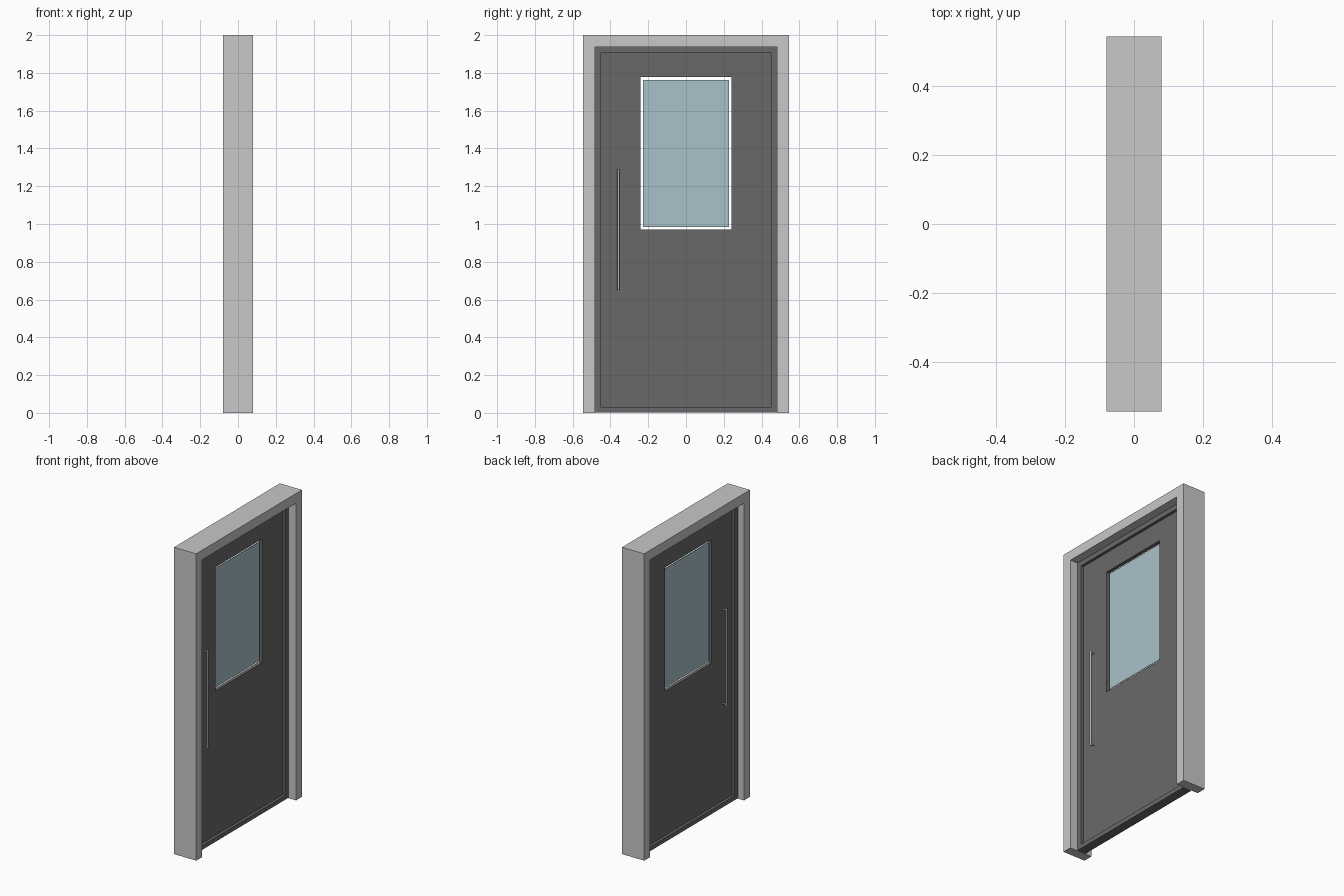
import bpy, bmesh, math
from mathutils import Matrix

if "Cube" in bpy.data.objects:
    bpy.data.objects.remove(bpy.data.objects["Cube"])

CX = -0.005  # the door assembly sits slightly behind the middle of the wall frame


def material(name, rgb):
    m = bpy.data.materials.new(name)
    m.diffuse_color = (*rgb, 1)
    m.use_nodes = True
    m.node_tree.nodes["Principled BSDF"].inputs["Base Color"].default_value = m.diffuse_color
    return m


LIGHT = material("light_grey_frame", (0.58, 0.58, 0.58))
DARK = material("dark_grey_door", (0.141, 0.141, 0.141))
GLASS = material("pale_blue_glass", (0.40, 0.535, 0.585))
STEEL = material("steel", (0.47, 0.47, 0.47))


def finish(name, bm, mat):
    bmesh.ops.recalc_face_normals(bm, faces=bm.faces)
    me = bpy.data.meshes.new(name)
    bm.to_mesh(me)
    bm.free()
    me.materials.append(mat)
    ob = bpy.data.objects.new(name, me)
    bpy.context.collection.objects.link(ob)
    return ob


def rect(half_w, z0, z1):
    return [(-half_w, z0), (half_w, z0), (half_w, z1), (-half_w, z1)]


def prism(name, outline, x0, x1, mat):
    """Extrude a (y, z) outline along x."""
    bm = bmesh.new()
    face = bm.faces.new([bm.verts.new((x0, y, z)) for y, z in outline])
    out = bmesh.ops.extrude_face_region(bm, geom=[face], use_keep_orig=True)
    for v in out["geom"]:
        if isinstance(v, bmesh.types.BMVert):
            v.co.x = x1
    return finish(name, bm, mat)


def ring(name, outer, inner, x0, x1, mat):
    """Rectangular slab with a rectangular through opening."""
    bm = bmesh.new()
    loops = [[bm.verts.new((x, y, z)) for y, z in r]
             for r, x in ((outer, x0), (outer, x1), (inner, x1), (inner, x0))]
    for k in range(4):
        a, b = loops[k], loops[(k + 1) % 4]
        for i in range(4):
            j = (i + 1) % 4
            bm.faces.new((a[i], a[j], b[j], b[i]))
    return finish(name, bm, mat)


# Outer wall frame: two jambs and a header, open at the floor
prism("outer_frame",
      [(-0.545, 0), (-0.545, 2), (0.545, 2), (0.545, 0),
       (0.483, 0), (0.483, 1.937), (-0.483, 1.937), (-0.483, 0)],
      -0.08, 0.08, LIGHT)

# Inner frame with sill, then the recessed leaf with its window opening
ring("inner_frame", rect(0.483, 0.002, 1.937), rect(0.452, 0.03, 1.906),
     CX - 0.03, CX + 0.03, DARK)
ring("door_leaf", rect(0.452, 0.03, 1.906), rect(0.24, 0.97, 1.777),
     CX - 0.012, CX + 0.012, DARK)

# Glass pane, with a narrow clear gap all round
prism("window_glass", rect(0.227, 0.985, 1.762), CX - 0.002, CX + 0.002, GLASS)

# Pull handle on each side: round bar with two standoffs
for side, label in ((1, "right"), (-1, "left")):
    bm = bmesh.new()
    bar_x = CX + side * 0.036
    bmesh.ops.create_cone(bm, cap_ends=True, segments=16, radius1=0.006, radius2=0.006,
                          depth=0.64, matrix=Matrix.Translation((bar_x, -0.358, 0.97)))
    for z in (0.662, 1.278):
        mid = CX + side * 0.023
        bmesh.ops.create_cone(bm, cap_ends=True, segments=12, radius1=0.005, radius2=0.005,
                              depth=0.024,
                              matrix=Matrix.Translation((mid, -0.358, z))
                              @ Matrix.Rotation(math.pi / 2, 4, 'Y'))
    ob = finish("pull_handle_" + label, bm, STEEL)
    bpy.ops.object.select_all(action='DESELECT')
    ob.select_set(True)
    bpy.context.view_layer.objects.active = ob
    bpy.ops.object.shade_smooth_by_angle()
